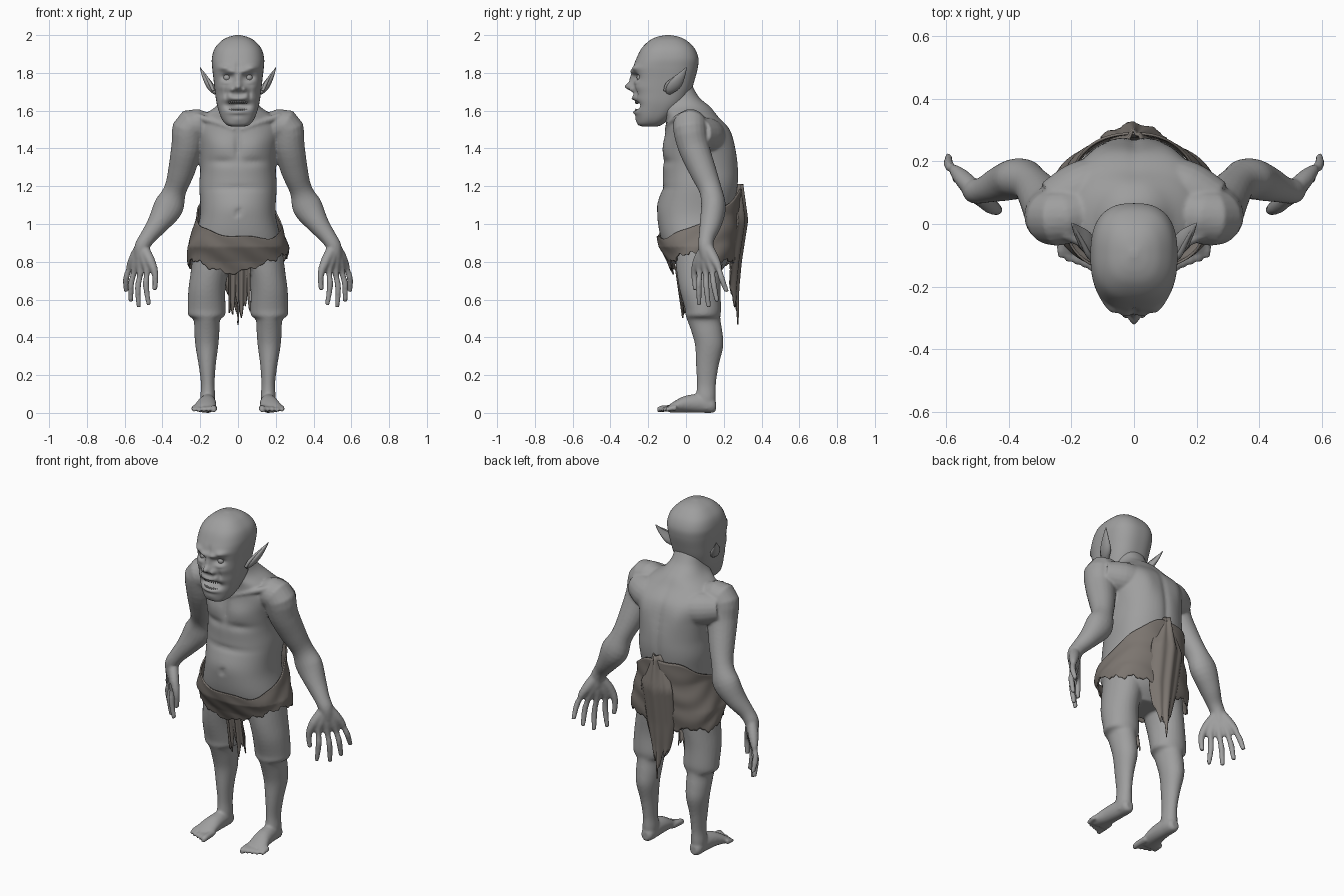
import bpy
import bmesh
from math import sin, cos, pi, exp
from mathutils import Vector

Y_AXIS, Z_AXIS = Vector((0, 1, 0)), Vector((0, 0, 1))

default_cube = bpy.data.objects.get("Cube")
if default_cube:
    bpy.data.objects.remove(default_cube, do_unlink=True)


def make_material(name, colour):
    material = bpy.data.materials.new(name)
    material.use_nodes = True
    material.diffuse_color = colour
    shader = material.node_tree.nodes["Principled BSDF"]
    shader.inputs["Base Color"].default_value = colour
    shader.inputs["Roughness"].default_value = .8
    return material


skin = make_material("grey_skin", (.345, .345, .345, 1))
rag = make_material("brown_grey_cloth", (.2, .178, .16, 1))


def signed_power(value, power):
    return (1 if value >= 0 else -1) * abs(value) ** power


def spline(points, steps):
    """Smooth curve through points of any dimension."""
    result = []
    last = len(points) - 1
    for i in range(last):
        group = points[max(i - 1, 0)], points[i], points[i + 1], points[min(i + 2, last)]
        for k in range(steps):
            t = k / steps
            result.append([q + .5 * t * (r - p + t * (2 * p - 5 * q + 4 * r - s
                           + t * (3 * (q - r) + s - p))) for p, q, r, s in zip(*group)])
    return result + [list(points[-1])]


def loft(bm, points, axis=None, sides=20, steps=4, power=1, side=1):
    """Skin elliptical rings (x, y, z, radius[, second radius]) along a smooth path."""
    path = spline([(side * p[0], *p[1:4], p[-1]) for p in points], steps)
    centres = [Vector(p[:3]) for p in path]
    rings = []
    for i, ring in enumerate(path):
        ahead, behind = centres[min(i + 1, len(path) - 1)], centres[max(i - 1, 0)]
        along = axis or (ahead - behind).normalized()
        across = (Z_AXIS if abs(along.y) > .9 else Y_AXIS).cross(along).normalized()
        other = along.cross(across)
        loop = []
        for k in range(sides):
            angle = 2 * pi * k / sides
            loop.append(bm.verts.new(
                centres[i] + across * max(ring[3], .002) * signed_power(cos(angle), power)
                + other * max(ring[4], .002) * signed_power(sin(angle), power)))
        rings.append(loop)
    for low, high in zip(rings, rings[1:]):
        for k in range(sides):
            n = (k + 1) % sides
            bm.faces.new((low[k], low[n], high[n], high[k]))
    bm.faces.new(rings[0][::-1])
    bm.faces.new(rings[-1])
    return [v for loop in rings for v in loop]


def sculpt(verts, dabs, facing, middle):
    """Push the front (-1) or back (1) outwards by soft dabs (x, z, width, height, amount)."""
    for v in verts:
        weight = min(max(facing * (v.co.y - middle) / .08, 0), 1)
        push = sum(amount * exp(-((abs(v.co.x) - x) / wide) ** 2 - ((v.co.z - z) / tall) ** 2)
                   for x, z, wide, tall, amount in dabs)
        v.co.y += facing * weight * push


def finish(bm, name, material):
    bmesh.ops.recalc_face_normals(bm, faces=bm.faces)
    mesh = bpy.data.meshes.new(name)
    bm.to_mesh(mesh)
    bm.free()
    mesh.materials.append(material)
    for polygon in mesh.polygons:
        polygon.use_smooth = True
    obj = bpy.data.objects.new(name, mesh)
    bpy.context.scene.collection.objects.link(obj)
    return obj


# Torso and neck
body = bmesh.new()
torso = loft(body, [(0, .08, .73, .11, .09), (0, .08, .8, .21, .14), (0, .06, .9, .23, .185),
                    (0, .05, 1.05, .2, .2), (0, .075, 1.2, .205, .2), (0, .077, 1.3, .2, .2),
                    (0, .072, 1.4, .21, .19), (0, .062, 1.5, .235, .17), (0, .03, 1.57, .19, .14),
                    (0, 0, 1.62, .12, .13), (0, -.03, 1.67, .09, .1), (0, -.05, 1.74, .08, .08)],
             Z_AXIS, sides=64, steps=8, power=.88)
sculpt(torso, [(.09, 1.41, .08, .06, .012), (.08, 1.33, .07, .02, -.01), (0, 1.41, .016, .08, -.012),
               (0, 1.19, .13, .016, -.008), (0, 1.06, .014, .014, -.015), (0, 1.1, .1, .06, .008)],
       -1, .06)
sculpt(torso, [(.11, 1.43, .05, .08, .01), (0, 1.3, .02, .25, -.01)], 1, .06)

for side in (1, -1):
    # Collarbone
    loft(body, [(.02, -.1, 1.5, .014), (.11, -.085, 1.535, .014), (.22, -.03, 1.57, .02)], side=side)
    # Shoulder blade and neck muscles that tie the arm to the back
    loft(body, [(.08, .14, 1.46, .085), (.17, .105, 1.47, .095), (.26, .06, 1.48, .08)], side=side)
    loft(body, [(.05, .04, 1.59, .06), (.14, .04, 1.535, .06), (.23, .03, 1.53, .07)], side=side)
    # Arm from shoulder to wrist
    loft(body, [(.14, .04, 1.49, .08), (.248, .02, 1.52, .09), (.27, .04, 1.41, .083),
                (.3, .09, 1.28, .071), (.333, .13, 1.18, .06), (.368, .145, 1.09, .079, .066),
                (.425, .13, 1, .058), (.478, .11, .93, .043), (.508, .105, .88, .04),
                (.517, .11, .82, .032)], side=side)
    # Fingers, each growing from the wrist through the palm
    for knuckle, tip in (((.482, .073, .765), (.472, .07, .57)), ((.515, .105, .755), (.525, .12, .558)),
                         ((.547, .137, .76), (.567, .165, .588)), ((.57, .168, .78), (.594, .216, .64))):
        k, t = Vector(knuckle), Vector(tip)
        bend = k.lerp(t, .5) + Vector((.01, -.004, .004))
        loft(body, [(.51, .107, .89, .03), (*k.lerp(Vector((.51, .107, .89)), .4), .029), (*k, .021),
                    (*k.lerp(bend, .4), .0155), (*bend, .0165), (*t, .0125)], side=side, sides=12)
    # Thumb
    loft(body, [(.5, .1, .87, .03), (.462, .06, .8, .026), (.438, .046, .73, .018),
                (.441, .05, .65, .013)], side=side, sides=12)
    # Leg, with a heavy fold of skin above the knee
    loft(body, [(.125, .07, .87, .11, .13), (.15, .07, .75, .1, .12), (.165, .075, .65, .098, .108),
                (.166, .09, .55, .1, .096), (.166, .09, .515, .096, .092), (.165, .095, .49, .07, .088),
                (.165, .113, .42, .066, .081), (.165, .123, .35, .06, .074), (.163, .113, .25, .045, .06),
                (.16, .108, .15, .036, .05), (.16, .105, .08, .04, .052), (.16, .105, .02, .036, .045)],
         -Z_AXIS, side=side, sides=28)
    # Foot
    loft(body, [(.16, .158, .036, .02, .025), (.16, .14, .04, .036, .04), (.16, .08, .05, .042, .05),
                (.165, 0, .047, .05, .045), (.174, -.055, .034, .058, .032), (.179, -.09, .022, .056, .02)],
         -Y_AXIS, side=side)
    # Toes, the big one inside
    for toe in range(5):
        x, reach, size = .128 + .0265 * toe, -.153 + .011 * toe, .018 if toe == 0 else .0135
        loft(body, [(x, -.05, .026, size), (x, reach + .025, .022, size), (x, reach, .015, size * .75)],
             -Y_AXIS, side=side, sides=12)

body_object = finish(body, "body", skin)
remesh = body_object.modifiers.new("blend_parts", "REMESH")
remesh.mode = "VOXEL"
remesh.voxel_size = .0075
remesh.use_smooth_shade = True
soften = body_object.modifiers.new("soften", "SMOOTH")
soften.factor = .5
soften.iterations = 5

# Head with frown, sockets, nose, cheeks, open mouth and chin
head = bmesh.new()
skull = loft(head, [(0, -.19, 1.515, .025, .03), (0, -.19, 1.525, .06, .062), (0, -.172, 1.56, .088, .088),
                    (0, -.142, 1.63, .111, .128), (0, -.125, 1.7, .122, .15), (0, -.115, 1.77, .13, .163),
                    (0, -.108, 1.83, .137, .171), (0, -.098, 1.88, .138, .163), (0, -.095, 1.93, .123, .14),
                    (0, -.095, 1.97, .087, .1), (0, -.095, 1.99, .05, .06), (0, -.095, 2, .012, .012)],
             Z_AXIS, sides=128, steps=9, power=.78)
sculpt(skull, [(.03, 1.808, .025, .014, .016), (.075, 1.826, .028, .015, .016), (0, 1.835, .008, .025, -.008),
               (.058, 1.778, .027, .017, -.026), (.07, 1.75, .022, .008, .006),
               (0, 1.765, .017, .035, .02), (0, 1.725, .023, .021, .042), (.032, 1.712, .012, .014, .022),
               (.088, 1.725, .026, .022, .008), (.062, 1.685, .01, .025, -.01),
               (.045, 1.678, .02, .012, .01), (0, 1.662, .055, .012, .02), (0, 1.629, .054, .02, -.06),
               (0, 1.593, .045, .012, .018), (0, 1.555, .035, .022, .008)], -1, -.12)
finish(head, "head", skin)

for side, label in ((1, "left"), (-1, "right")):
    # Eye
    eye = bmesh.new()
    bmesh.ops.create_uvsphere(eye, u_segments=20, v_segments=12, radius=.019)
    bmesh.ops.translate(eye, verts=eye.verts, vec=(side * .058, -.242, 1.775))
    finish(eye, "eye_" + label, skin)
    # Pointed ear: a leaf with a thick rim at its front edge
    ear = bmesh.new()
    loft(ear, [(.118, -.092, 1.695, .012, .016), (.136, -.08, 1.715, .018, .028), (.156, -.052, 1.745, .019, .033),
               (.18, -.024, 1.785, .011, .02), (.2, .002, 1.828, .002, .003)], side=side, sides=24)
    loft(ear, [(.13, -.112, 1.705, .008), (.145, -.1, 1.74, .009), (.165, -.06, 1.775, .007),
               (.198, 0, 1.822, .003)], side=side, sides=10)
    finish(ear, "ear_" + label, skin)

# Teeth in two curved rows
teeth = bmesh.new()
for i in range(-4, 5):
    x = i * .011
    y = -.265 + 6 * x * x
    for root, point in ((1.66, 1.636), (1.594, 1.61)):
        loft(teeth, [(x, y + .005, root, .005), (x, y, (root + point) / 2, .005), (x, y, point, .002)],
             sides=8, steps=2)
finish(teeth, "teeth", skin)


def lookup(table, z):
    """Linear reading of one row per height."""
    z = min(max(z, table[0][0]), table[-1][0])
    for low, high in zip(table, table[1:]):
        if z <= high[0]:
            t = (z - low[0]) / (high[0] - low[0])
            return [a + t * (b - a) for a, b in zip(low[1:], high[1:])]


def sheet(name, shape, columns, rows, closed=False):
    """Thin cloth from a function of (u, v)."""
    bm = bmesh.new()
    count = columns if closed else columns + 1
    grid = [[bm.verts.new(shape(i / columns, j / rows)) for i in range(count)] for j in range(rows + 1)]
    for upper, lower in zip(grid, grid[1:]):
        for i in range(columns):
            n = (i + 1) % count
            bm.faces.new((upper[i], upper[n], lower[n], lower[i]))
    obj = finish(bm, name, rag)
    thick = obj.modifiers.new("thickness", "SOLIDIFY")
    thick.thickness = .008
    thick.offset = 0
    return obj


# Wrapped loincloth: height, half width, front, back
WRAP = [(.7, .255, -.055, .23), (.8, .262, -.095, .255), (.88, .264, -.14, .265),
        (.95, .242, -.155, .275), (1.05, .214, -.162, .28), (1.22, .214, -.14, .292)]


def wrap_shape(u, v):
    angle = 2 * pi * u
    turn = angle if angle < pi else angle - 2 * pi
    back = (1 - cos(angle)) / 2
    top = .935 + .25 * back ** 1.4 - .03 * sin(angle) + .006 * sin(7 * angle)
    hem = .82 - .085 * exp(-(turn / .5) ** 2) - .04 * back ** 2 + .02 * sin(angle)
    hem += .012 * sin(5 * angle + 1) + .009 * sin(14 * angle) + .005 * sin(37 * angle)
    z = top + (hem - top) * v
    wide, front, rear = lookup(WRAP, z)
    fold = 1 + .016 * v ** .5 * sin(50 * z + 5 * sin(2 * angle) + 2 * sin(angle))
    y = (front + rear) / 2 - (rear - front) / 2 * fold * signed_power(cos(angle), .85)
    return wide * fold * signed_power(sin(angle), .85), y, z


sheet("loincloth", wrap_shape, 144, 30, closed=True)


# Torn strip hanging in front
def front_shape(u, v):
    drop = .21 + .04 * sin(u * 13) + .03 * sin(u * 33 + 1)
    return -.05 + .115 * u, -.05 + .04 * v + .007 * sin(u * 18), .78 - v * drop


sheet("front_rag", front_shape, 40, 12)

# Long folded tail at the back: height, width, depth
TAIL = [(.5, .05, .272), (.65, .13, .274), (.8, .19, .288), (1.02, .21, .322), (1.21, .06, .296)]


def tail_shape(u, v):
    middle = 1 - abs(2 * u - 1)
    z = 1.21 - v * (.5 + .2 * middle ** .7 + .03 * sin(u * 17) + .02 * sin(u * 41))
    wide, depth = lookup(TAIL, z)
    return (u - .5) * wide, depth - .045 * (1 - middle) ** 1.5 + .005 * sin(u * 18), z


sheet("back_rag", tail_shape, 36, 24)
